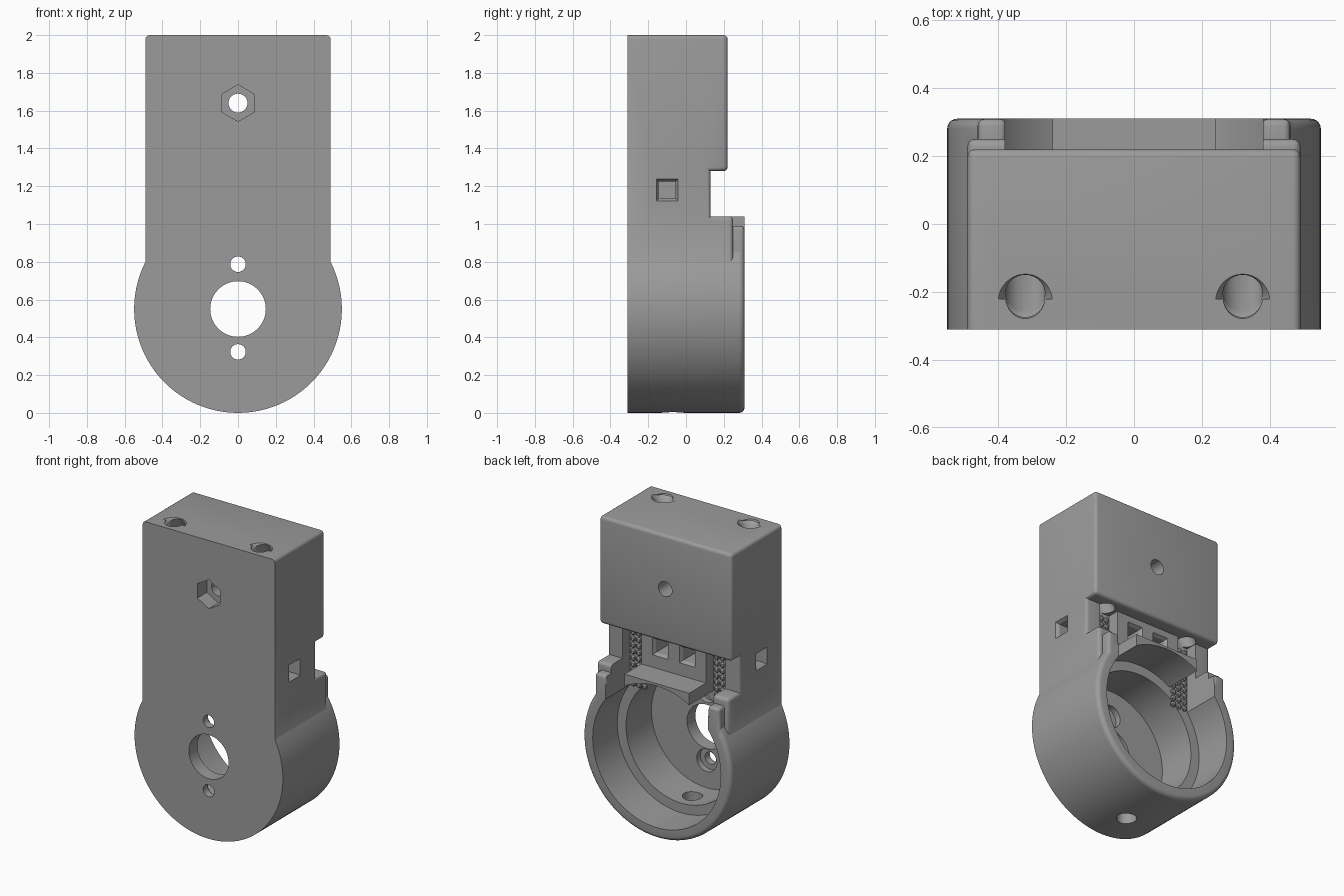
import bpy, bmesh, math
from mathutils import Vector as V

if "Cube" in bpy.data.objects:
    bpy.data.objects.remove(bpy.data.objects["Cube"])

grey = bpy.data.materials.new("mid_grey")
grey.diffuse_color = (0.33, 0.33, 0.33, 1)
grey.use_nodes = True
grey.node_tree.nodes["Principled BSDF"].inputs["Base Color"].default_value = grey.diffuse_color


def finish(name, bm):
    bmesh.ops.recalc_face_normals(bm, faces=bm.faces[:])
    me = bpy.data.meshes.new(name)
    bm.to_mesh(me)
    bm.free()
    me.materials.append(grey)
    ob = bpy.data.objects.new(name, me)
    bpy.context.collection.objects.link(ob)
    return ob


def tube(name, rings, n=32, spin=0.0):
    """Closed solid through rings of (centre, radius) along a straight axis."""
    bm = bmesh.new()
    d = (V(rings[-1][0]) - V(rings[0][0])).normalized()
    up = V((0, 1, 0)) if abs(d.z) > 0.9 else V((0, 0, 1))
    u = (up - d * up.dot(d)).normalized()
    w = d.cross(u)
    loops = []
    for c, r in rings:
        angles = [2 * math.pi * i / n + spin for i in range(n)]
        loops.append([bm.verts.new(V(c) + (u * math.cos(a) + w * math.sin(a)) * r) for a in angles])
    for a, b in zip(loops, loops[1:]):
        for i in range(n):
            j = (i + 1) % n
            bm.faces.new((a[i], a[j], b[j], b[i]))
    bm.faces.new(loops[0])
    bm.faces.new(loops[-1])
    return finish(name, bm)


def box(name, lo, hi, bevel=0.0):
    bm = bmesh.new()
    bmesh.ops.create_cube(bm, size=1)
    for v in bm.verts:
        v.co = V([l + (c + 0.5) * (h - l) for l, h, c in zip(lo, hi, v.co)])
    if bevel:
        bmesh.ops.bevel(bm, geom=bm.edges[:], offset=bevel, segments=4, profile=0.5, affect='EDGES')
    return finish(name, bm)


def combine(target, other, op):
    mod = target.modifiers.new("cut", 'BOOLEAN')
    mod.operation = op
    mod.solver = 'EXACT'
    mod.object = other
    bpy.context.view_layer.objects.active = target
    bpy.ops.object.modifier_apply(modifier=mod.name)
    bpy.data.objects.remove(other)


def cut(other):
    combine(body, other, 'DIFFERENCE')


def add(other):
    combine(body, other, 'UNION')


# Main housing: side profile extruded across, edges rounded except on the front
F = -0.31
profile = [(F, 0.55), (0.25, 0.55), (0.25, 1.04), (0.13, 1.04),
           (0.13, 1.28), (0.22, 1.28), (0.22, 2.0), (F, 2.0)]
bm = bmesh.new()
face = bm.faces.new([bm.verts.new((-0.49, y, z)) for y, z in profile])
ext = bmesh.ops.extrude_face_region(bm, geom=[face])
for v in ext["geom"]:
    if isinstance(v, bmesh.types.BMVert):
        v.co.x = 0.49
bmesh.ops.recalc_face_normals(bm, faces=bm.faces[:])
rounded = []
for e in bm.edges:
    a, b = (v.co for v in e.verts)
    across = abs(a.x - b.x) > 0.1
    front = a.y < -0.3 and b.y < -0.3
    low = a.z < 0.6 and b.z < 0.6
    inner = across and abs(a.y - 0.13) < 0.01
    if not (front or low or inner):
        rounded.append(e)
bmesh.ops.bevel(bm, geom=rounded, offset=0.022, segments=4, profile=0.5, affect='EDGES')
body = finish("housing", bm)

# Round motor cup with a rounded rear rim, trimmed flat on top
CZ = 0.55
rim = [((0, F, CZ), 0.55)]
for i in range(6):
    a = math.pi / 2 * i / 5
    rim.append(((0, 0.28 + 0.03 * math.sin(a), CZ), 0.52 + 0.03 * math.cos(a)))
cup = tube("cup", rim, 96)
combine(cup, box("trim", (-1, -1, 0.985), (1, 1, 2)), 'DIFFERENCE')
# open the rim between the end tabs
combine(cup, box("rim_gap", (-0.375, 0.06, 0.8), (0.375, 0.5, 1.5)), 'DIFFERENCE')
add(cup)

# Rim end tabs and central shelf
for s in (-1, 1):
    x0, x1 = sorted((s * 0.375, s * 0.46))
    add(box("rim_tab", (x0, 0.15, 0.75), (x1, 0.309, 0.99), 0.02))
add(box("shelf", (-0.24, 0.0, 0.85), (0.24, 0.31, 1.04)))

# Side cable channels, with slanted cable holes up to the top
for s in (-1, 1):
    x0, x1 = sorted((s * 0.24, s * 0.38))
    cut(box("channel", (x0, 0.05, 0.78), (x1, 0.5, 1.28)))
    top, low = V((s * 0.32, -0.215, 2.0)), V((s * 0.32, 0.11, 1.28))
    d = (top - low).normalized()
    cut(tube("cable_hole", [(low - d * 0.05, 0.058), (top + d * 0.1, 0.058)]))
    cut(tube("cable_flare", [((s * 0.32, -0.205, 1.95), 0.045), ((s * 0.32, -0.212, 1.985), 0.064),
                             ((s * 0.32, -0.215, 2.001), 0.08)]))

# Stepped cup interior
cut(tube("cup_bore", [((0, 0.05, CZ), 0.475), ((0, 0.5, CZ), 0.475)], 96))
cut(tube("cup_well", [((0, -0.22, CZ), 0.41), ((0, 0.08, CZ), 0.41)], 96))

# Shaft hole, counterbored screw holes and drain hole
cut(tube("shaft_hole", [((0, -0.5, CZ), 0.147), ((0, 0, CZ), 0.147)], 64))
for s in (-1, 1):
    z = CZ + 0.005 + s * 0.232
    cut(tube("screw_hole", [((0, -0.5, z), 0.041), ((0, -0.1, z), 0.041)]))
    cut(tube("counterbore", [((0, -0.26, z), 0.075), ((0, -0.15, z), 0.075)]))
cut(tube("drain_hole", [((0, -0.07, -0.1), 0.062), ((0, -0.07, 0.3), 0.062)]))

# Nut pocket and bolt hole
cut(tube("nut_pocket", [((0, -0.5, 1.64), 0.097), ((0, -0.21, 1.64), 0.097)], 6))
cut(tube("bolt_hole", [((0, -0.5, 1.64), 0.05), ((0, 0.5, 1.64), 0.05)]))

# Square tie slots running from each side round to the back, with flared mouths
R = math.sqrt(2)
for s in (-1, 1):
    cut(tube("side_slot", [((s * 0.055, -0.1, 1.18), 0.045 * R), ((s * 0.47, -0.1, 1.18), 0.045 * R),
                           ((s * 0.495, -0.1, 1.18), 0.06 * R)], 4, math.pi / 4))
    cut(tube("back_slot", [((s * 0.1, -0.144, 1.18), 0.045 * R), ((s * 0.1, 0.11, 1.18), 0.045 * R),
                           ((s * 0.1, 0.135, 1.18), 0.06 * R)], 4, math.pi / 4))

bpy.ops.object.select_all(action='DESELECT')
body.select_set(True)
bpy.context.view_layer.objects.active = body
bpy.ops.object.shade_smooth_by_angle(angle=math.radians(30))

# Grip studs on the channel floors
bm = bmesh.new()
for s in (-1, 1):
    for row in range(10):
        for col in range(3):
            made = bmesh.ops.create_icosphere(bm, subdivisions=1, radius=0.021)
            shift = V((s * (0.267 + 0.043 * col), 0.053, 0.85 + 0.043 * row))
            bmesh.ops.translate(bm, verts=made["verts"], vec=shift)
finish("grip_studs", bm)
